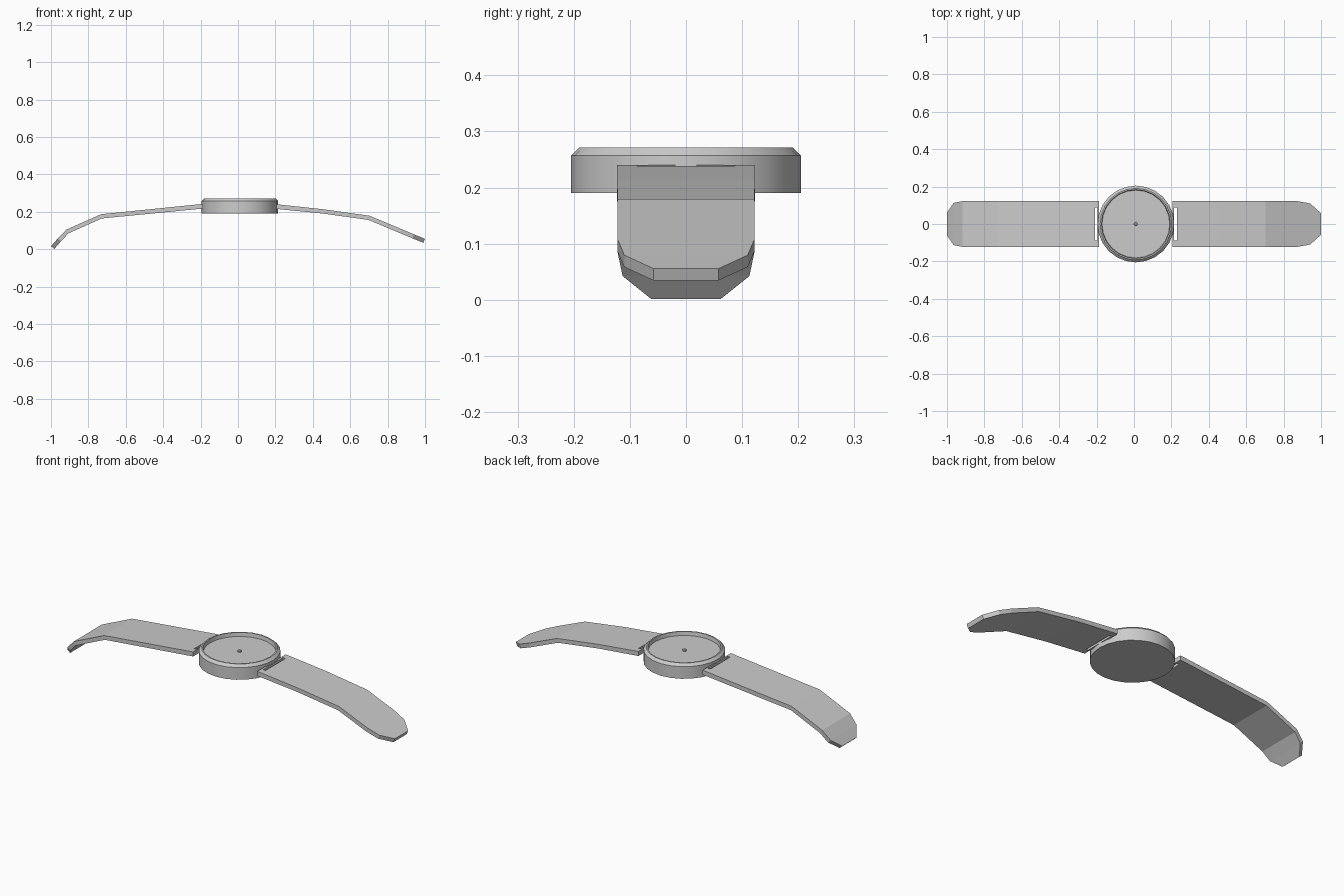
import bpy, bmesh, math
from mathutils import Vector

if "Cube" in bpy.data.objects:
    bpy.data.objects.remove(bpy.data.objects["Cube"])

SIDES = 24
CX = 0.01


def finish(name, bm, smooth=False):
    bmesh.ops.recalc_face_normals(bm, faces=bm.faces)
    me = bpy.data.meshes.new(name)
    bm.to_mesh(me)
    bm.free()
    ob = bpy.data.objects.new(name, me)
    bpy.context.collection.objects.link(ob)
    if smooth:
        bpy.ops.object.select_all(action='DESELECT')
        ob.select_set(True)
        bpy.context.view_layer.objects.active = ob
        bpy.ops.object.shade_smooth_by_angle(angle=math.radians(30))
    return ob


def lathe(name, profile, sides):
    """Turn (radius, z) points about the case axis; the ends become flat caps."""
    bm = bmesh.new()
    rings = [[bm.verts.new((CX + r * math.cos(2 * math.pi * i / sides),
                            r * math.sin(2 * math.pi * i / sides), z))
              for i in range(sides)] for r, z in profile]
    for a, b in zip(rings, rings[1:]):
        for i in range(sides):
            j = (i + 1) % sides
            bm.faces.new((a[i], a[j], b[j], b[i]))
    bm.faces.new(rings[0])
    bm.faces.new(rings[-1])
    return finish(name, bm, True)


def strap(name, stations, slot_x):
    """Sweep a flat section through (x, centre z, half width) stations."""
    bm = bmesh.new()
    pts = [Vector((x, z)) for x, z, w in stations]
    rings = []
    for i, (x, z, w) in enumerate(stations):
        # mitre the thickness across the path direction
        d = (pts[min(i + 1, len(pts) - 1)] - pts[max(i - 1, 0)]).normalized()
        n = Vector((-d.y, d.x)) * 0.0115
        if n.y < 0:
            n = -n
        if i == 0:
            n = Vector((0, 0.0125))
        rings.append([bm.verts.new((x + s * n.x, y, z + s * n.y))
                      for s, y in ((1, -w), (1, w), (-1, w), (-1, -w))])
    for a, b in zip(rings, rings[1:]):
        for i in range(4):
            j = (i + 1) % 4
            bm.faces.new((a[i], a[j], b[j], b[i]))
    bm.faces.new(rings[0])
    bm.faces.new(rings[-1])
    ob = finish(name, bm)

    # narrow slot beside the case
    cb = bmesh.new()
    bmesh.ops.create_cube(cb, size=1)
    for v in cb.verts:
        v.co = (slot_x + v.co.x * 0.014, v.co.y * 0.175, 0.23 + v.co.z * 0.1)
    cutter = finish(name + "_slot_cutter", cb)
    cutter.hide_render = True
    cutter.hide_viewport = True
    mod = ob.modifiers.new("slot", 'BOOLEAN')
    mod.operation = 'DIFFERENCE'
    mod.solver = 'EXACT'
    mod.object = cutter
    return ob


# round case with chamfered bezel and sunken dial
lathe("watch_case", [(0.06, 0.19), (0.205, 0.19), (0.205, 0.257), (0.191, 0.271),
                     (0.184, 0.271), (0.181, 0.25), (0.06, 0.25)], SIDES)

# small pin in the middle of the dial
lathe("dial_pin", [(0.010, 0.245), (0.010, 0.256), (0.006, 0.259)], 10)

# straps, each narrowing at its free end
strap("left_strap", [(-0.188, 0.230, 0.123), (-0.73, 0.176, 0.122), (-0.912, 0.095, 0.122),
                     (-0.955, 0.050, 0.113), (-0.991, 0.009, 0.062)], -0.202)
strap("right_strap", [(0.205, 0.228, 0.123), (0.45, 0.203, 0.123), (0.70, 0.168, 0.122),
                      (0.87, 0.097, 0.122), (0.937, 0.069, 0.11), (0.995, 0.045, 0.058)], 0.222)
